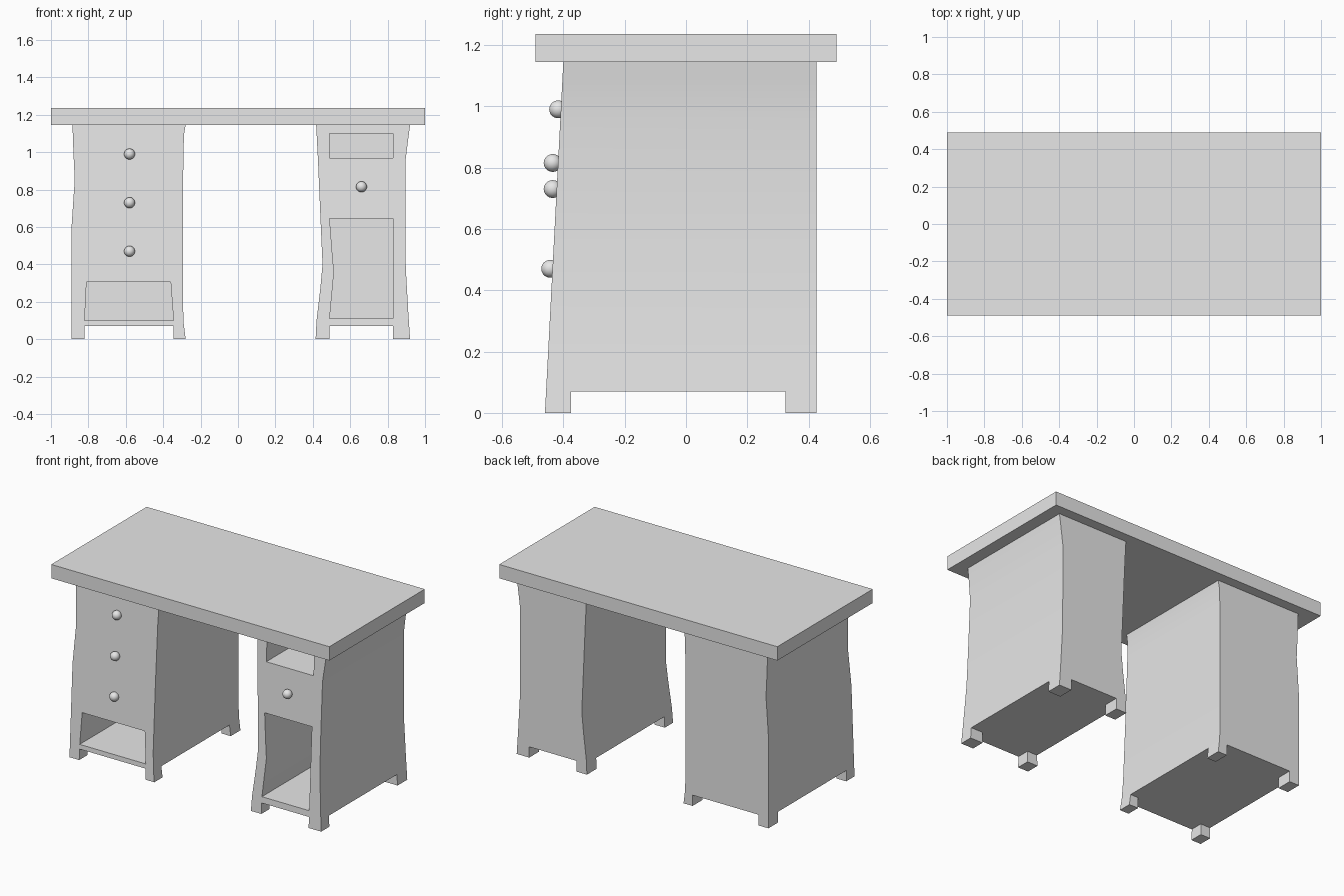
import bpy

if "Cube" in bpy.data.objects:
    bpy.data.objects.remove(bpy.data.objects["Cube"], do_unlink=True)

grey = bpy.data.materials.new("plain grey")
grey.use_nodes = True
grey.diffuse_color = (0.8, 0.8, 0.8, 1)
grey.node_tree.nodes["Principled BSDF"].inputs["Base Color"].default_value = (0.8, 0.8, 0.8, 1)

TOP, FOOT, BACK = 1.145, 0.07, 0.425


def front_y(z):
    # The cabinet fronts lean back towards the top
    return -0.46 + 0.06 * z / TOP


def prism(name, outline, front, back):
    # Extrude an x-z outline from a front depth function to a flat back
    n = len(outline)
    verts = [(x, front(z), z) for x, z in outline] + [(x, back, z) for x, z in outline]
    faces = [list(range(n)), list(range(2 * n - 1, n - 1, -1))]
    faces += [[i, i + n, (i + 1) % n + n, (i + 1) % n] for i in range(n)]
    mesh = bpy.data.meshes.new(name)
    mesh.from_pydata(verts, [], faces)
    mesh.materials.append(grey)
    obj = bpy.data.objects.new(name, mesh)
    bpy.context.collection.objects.link(obj)
    return obj


def box(name, x0, x1, y0, y1, z0, z1):
    return prism(name, [(x0, z0), (x1, z0), (x1, z1), (x0, z1)], lambda z: y0, y1)


def select(obj):
    bpy.ops.object.select_all(action="DESELECT")
    obj.select_set(True)
    bpy.context.view_layer.objects.active = obj


def cut(obj, cutter):
    cutter.hide_render = True
    mod = obj.modifiers.new("cut", "BOOLEAN")
    mod.operation, mod.solver, mod.object = "DIFFERENCE", "EXACT", cutter
    select(obj)
    bpy.ops.object.modifier_apply(modifier=mod.name)
    bpy.data.objects.remove(cutter, do_unlink=True)


def cabinet(name, right_edge, left_edge, foot_inner, openings):
    # Edges run from the floor upward; the outline goes counter-clockwise
    obj = prism(name, right_edge + left_edge[::-1], front_y, BACK)
    # Clear the space between the four feet
    cut(obj, box("foot_gap_x", *foot_inner, -1, 1, -0.1, FOOT))
    cut(obj, box("foot_gap_y", -2, 2, -0.375, 0.325, -0.1, FOOT))
    # Open shelves
    for outline in openings:
        cut(obj, prism("shelf_cutter", outline, lambda z: -0.7, 0.37))
    select(obj)
    bpy.ops.object.shade_smooth_by_angle(angle=0.5)


# Table top
box("table_top", -1, 1, -0.49, 0.49, TOP, 1.235)

# Drawer cabinet with one open shelf at the bottom
cabinet(
    "drawer_cabinet",
    [(-0.28, 0), (-0.29, 0.08), (-0.295, 0.2), (-0.295, 0.6), (-0.292, 1.0), (-0.288, 1.1), (-0.28, TOP)],
    [(-0.89, 0), (-0.89, 0.6), (-0.882, 0.72), (-0.873, 0.85), (-0.88, 1.0), (-0.885, TOP)],
    (-0.82, -0.345),
    [[(-0.82, 0.1), (-0.345, 0.1), (-0.36, 0.305), (-0.81, 0.305)]],
)

# Shelf cabinet with a small upper and a tall lower shelf
cabinet(
    "shelf_cabinet",
    [(0.92, 0), (0.91, 0.15), (0.897, 0.38), (0.895, 0.6), (0.895, 0.95), (0.91, 1.07), (0.92, TOP)],
    [(0.415, 0), (0.42, 0.1), (0.44, 0.27), (0.452, 0.4), (0.443, 0.6), (0.428, 0.95), (0.418, TOP)],
    (0.49, 0.83),
    [
        [(0.49, 0.97), (0.83, 0.97), (0.83, 1.1), (0.49, 1.1)],
        [(0.49, 0.11), (0.83, 0.11), (0.83, 0.645), (0.49, 0.645), (0.505, 0.45), (0.513, 0.36)],
    ],
)

# Round drawer knobs
for x, y, z in [(-0.58, -0.417, 0.99), (-0.58, -0.435, 0.73), (-0.58, -0.443, 0.47), (0.66, -0.435, 0.815)]:
    bpy.ops.mesh.primitive_uv_sphere_add(segments=32, ring_count=16, radius=0.029, location=(x, y, z))
    knob = bpy.context.object
    knob.name = "drawer_knob"
    knob.data.materials.append(grey)
    bpy.ops.object.shade_smooth()
